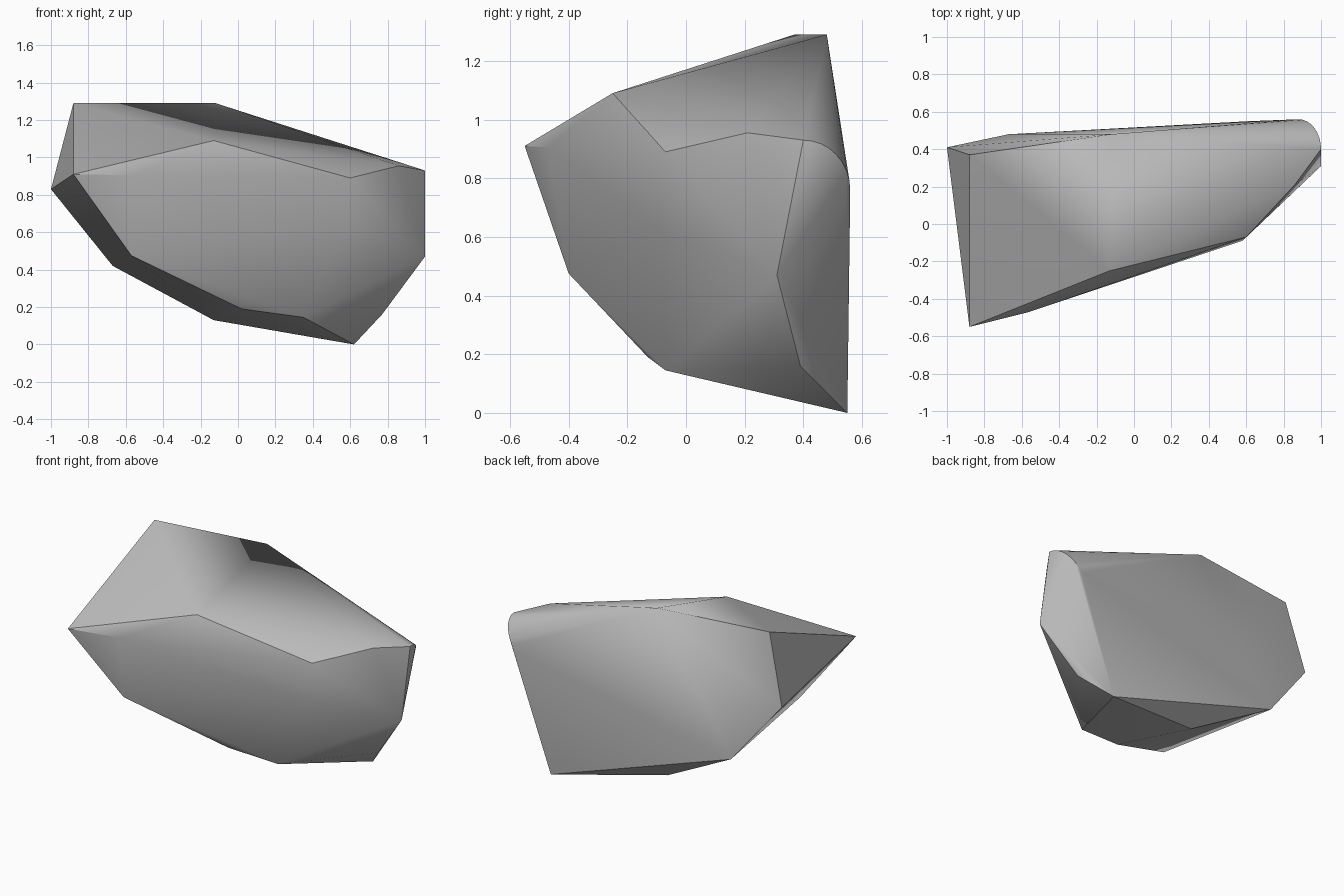
import bpy
import bmesh
import math
from mathutils import Vector

default_cube = bpy.data.objects.get("Cube")
if default_cube:
    bpy.data.objects.remove(default_cube, do_unlink=True)


def make_material(name, colour):
    """Plain flat colour for viewport and render."""
    material = bpy.data.materials.new(name)
    material.use_nodes = True
    material.diffuse_color = colour
    shader = material.node_tree.nodes["Principled BSDF"]
    shader.inputs["Base Color"].default_value = colour
    shader.inputs["Roughness"].default_value = 0.9
    return material


def rounded_corner(start, end, steps):
    """Quarter ellipse that leaves start along y and reaches end along x and z."""
    points = []
    for step in range(steps + 1):
        angle = math.pi / 2 * step / steps
        across, along = math.cos(angle), math.sin(angle)
        points.append(Vector((
            end.x + (start.x - end.x) * across,
            start.y + (end.y - start.y) * along,
            end.z + (start.z - end.z) * across,
        )))
    return points


def hull_object(name, points, material):
    """Chiselled solid wrapped around its corner points."""
    bm = bmesh.new()
    for point in points:
        bm.verts.new(point)
    hull = bmesh.ops.convex_hull(bm, input=bm.verts[:])
    unused = [v for v in bm.verts if not v.link_faces]
    bmesh.ops.delete(bm, geom=unused, context="VERTS")
    bmesh.ops.recalc_face_normals(bm, faces=bm.faces[:])
    mesh = bpy.data.meshes.new(name)
    bm.to_mesh(mesh)
    bm.free()
    mesh.materials.append(material)
    obj = bpy.data.objects.new(name, mesh)
    bpy.context.collection.objects.link(obj)
    return obj


# Corners of the rock, grouped by the face they bound
back_rim = {
    "top_right": (-.88, .37, 1.29),
    "top_middle": (-.12, .48, 1.29),
    "right_tip": (-1, .41, .83),
    "lower_right": (-.67, .48, .42),
    "foot": (.62, .55, 0),
}
top_ledge = {
    "right_nose": (-.88, -.55, .91),
    "nose_shoulder": (-.56, -.47, .905),
    "crest": (-.13, -.25, 1.09),
    "left_brow": (.6, -.07, .89),
    "left_shoulder": (.86, .21, .955),
}
front_face = {
    "right_jaw": (-.57, -.4, .475),
    "middle_jaw": (.02, -.13, .19),
    "left_jaw": (.35, -.07, .145),
    "front_ridge": (.58, -.09, .63),
}
underside = {
    "left_cheek": (1, .31, .47),
    "left_heel": (.77, .39, .16),
    "belly": (-.13, .38, .13),
}

corners = []
for group in (back_rim, top_ledge, front_face, underside):
    corners.extend(Vector(point) for point in group.values())

# Rounded corner where the left side turns into the back
corners += rounded_corner(Vector((1, .4, .93)), Vector((.88, .56, .76)), 8)

stone = make_material("stone_grey", (.5, .5, .5, 1))
rock = hull_object("rock", corners, stone)

# Soft shading over gentle bends, crisp chiselled edges elsewhere
bpy.ops.object.select_all(action="DESELECT")
rock.select_set(True)
bpy.context.view_layer.objects.active = rock
bpy.ops.object.shade_smooth_by_angle(angle=math.radians(35))
weighting = rock.modifiers.new("face_weighted_shading", "WEIGHTED_NORMAL")
weighting.keep_sharp = True
